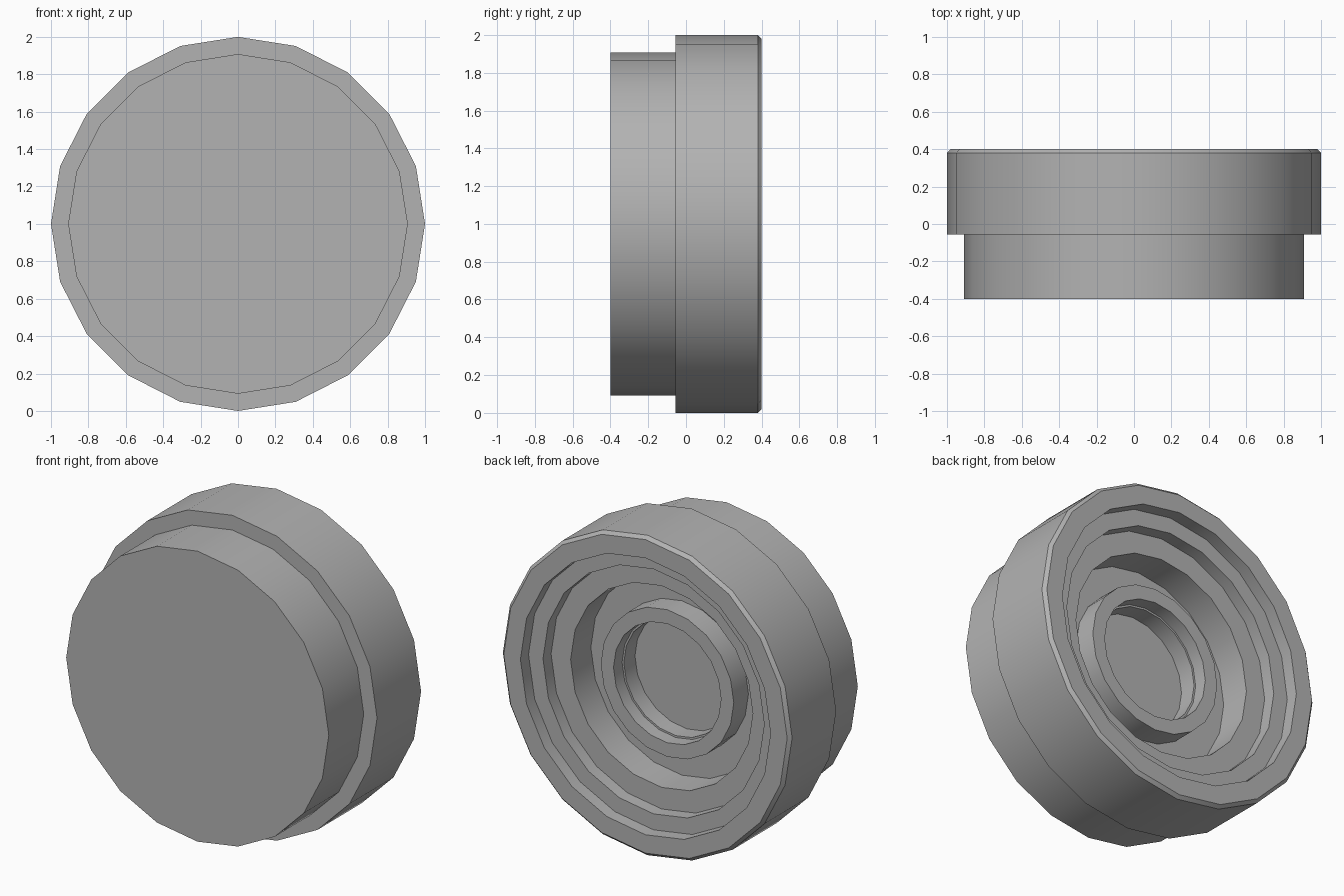
import bpy, bmesh, math

cube = bpy.data.objects.get("Cube")
if cube:
    bpy.data.objects.remove(cube, do_unlink=True)

SIDES = 20

# One plain grey for the whole part
grey = bpy.data.materials.new("plain_grey")
grey.use_nodes = True
colour = (0.45, 0.45, 0.45, 1)
grey.diffuse_color = colour
grey.node_tree.nodes["Principled BSDF"].inputs["Base Color"].default_value = colour


def lathe(name, profile):
    """Turn (radius, y) points around the y axis and cap both ends."""
    bm = bmesh.new()
    rings = []
    for radius, y in profile:
        ring = []
        for i in range(SIDES):
            a = math.tau * i / SIDES
            ring.append(bm.verts.new((radius * math.cos(a), y, 1 + radius * math.sin(a))))
        rings.append(ring)
    for a, b in zip(rings, rings[1:]):
        for i in range(SIDES):
            j = (i + 1) % SIDES
            bm.faces.new((a[i], a[j], b[j], b[i]))
    bm.faces.new(rings[0])
    bm.faces.new(rings[-1])
    bmesh.ops.recalc_face_normals(bm, faces=bm.faces)
    mesh = bpy.data.meshes.new(name)
    bm.to_mesh(mesh)
    bm.free()
    mesh.materials.append(grey)
    obj = bpy.data.objects.new(name, mesh)
    bpy.context.collection.objects.link(obj)
    bpy.context.view_layer.objects.active = obj
    obj.select_set(True)
    bpy.ops.object.shade_smooth_by_angle(angle=math.radians(30))
    obj.select_set(False)
    return obj


# Stepped outside, bevelled rim, stepped recess, raised ring and its hole
outside = [(0.908, -0.4), (0.908, -0.055), (1, -0.055), (1, 0.38)]
rim = [(0.98, 0.4), (0.865, 0.4)]
recess = [(0.865, 0.32), (0.765, 0.32), (0.765, 0.24), (0.63, 0.24), (0.63, 0.04)]
ring = [(0.46, 0.04), (0.46, 0.185), (0.372, 0.185)]
hole = [(0.372, 0.1), (0.36, 0.1), (0.36, -0.01)]
lathe("round_cap", outside + rim + recess + ring + hole)
